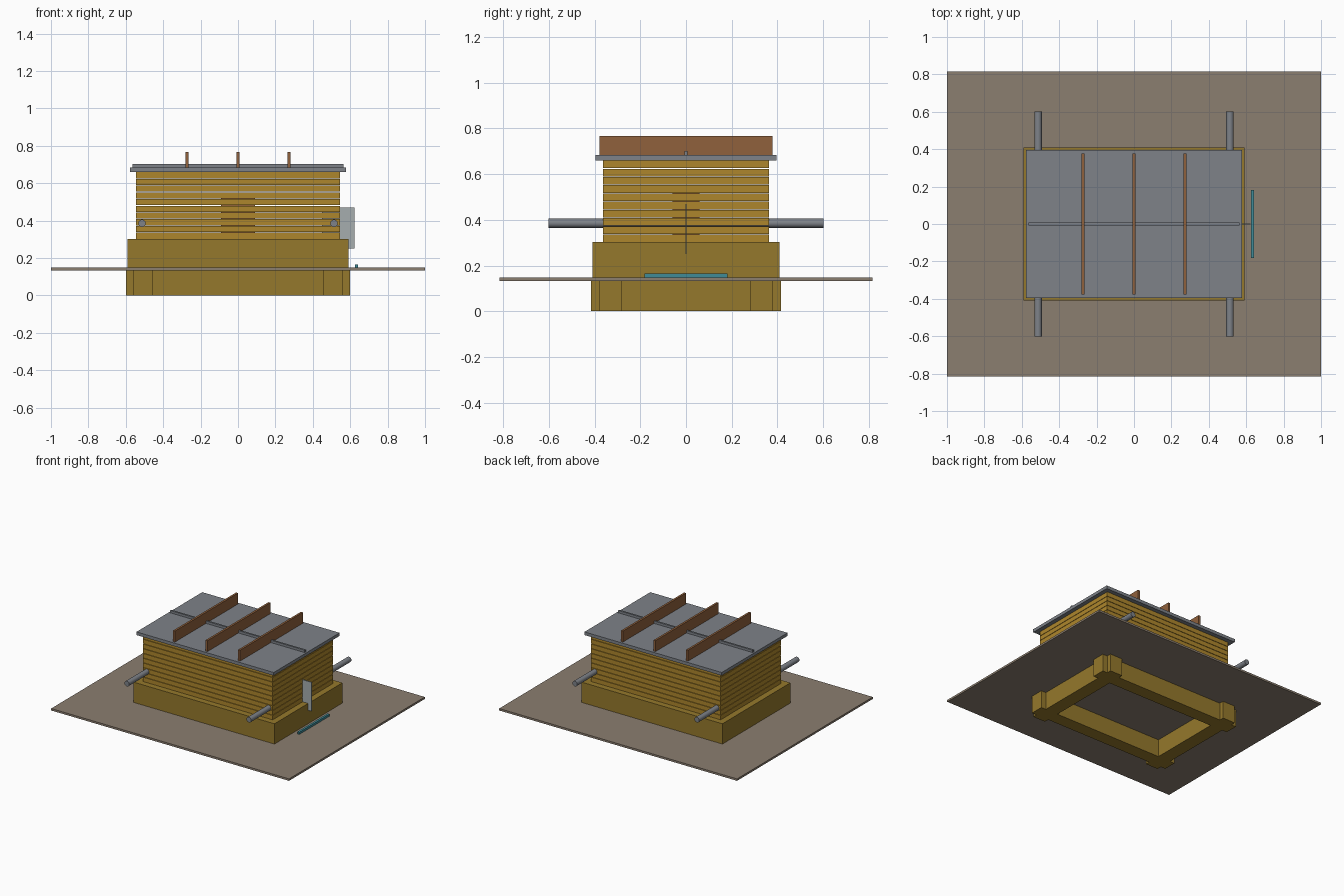
import bpy, bmesh
from math import pi

if "Cube" in bpy.data.objects:
    bpy.data.objects.remove(bpy.data.objects["Cube"])


def material(name, r, g, b, a=1.0):
    m = bpy.data.materials.new(name)
    m.diffuse_color = (r, g, b, a)
    m.use_nodes = True
    m.node_tree.nodes["Principled BSDF"].inputs["Base Color"].default_value = m.diffuse_color
    return m


WALL = material("wall_timber", 0.42, 0.24, 0.025)
BASE = material("base_timber", 0.30, 0.19, 0.025)
METAL = material("blue_grey", 0.21, 0.225, 0.25)
EARTH = material("earth", 0.26, 0.21, 0.16)
PLANK = material("plank", 0.28, 0.12, 0.045)
TEAL = material("teal", 0.05, 0.26, 0.31)
PALE = material("pale_grey", 0.38, 0.42, 0.43)


def finish(bm, name, mat):
    me = bpy.data.meshes.new(name)
    bm.to_mesh(me)
    bm.free()
    ob = bpy.data.objects.new(name, me)
    bpy.context.collection.objects.link(ob)
    me.materials.append(mat)
    return ob


def add_box(bm, x0, x1, y0, y1, z0, z1):
    vs = bmesh.ops.create_cube(bm, size=1)["verts"]
    for v in vs:
        v.co.x = x0 if v.co.x < 0 else x1
        v.co.y = y0 if v.co.y < 0 else y1
        v.co.z = z0 if v.co.z < 0 else z1


def box(name, mat, *bounds):
    bm = bmesh.new()
    add_box(bm, *bounds)
    return finish(bm, name, mat)


def ring(name, mat, hx, hy, t, z0, z1):
    # closed rectangular frame with mitred corners
    bm = bmesh.new()
    corners = [(-1, -1), (1, -1), (1, 1), (-1, 1)]
    prof = [(0, z0), (0, z1), (t, z1), (t, z0)]
    vs = [[bm.verts.new((sx * (hx - d), sy * (hy - d), z)) for d, z in prof]
          for sx, sy in corners]
    for i in range(4):
        a, b = vs[i], vs[(i + 1) % 4]
        for j in range(4):
            k = (j + 1) % 4
            bm.faces.new((a[j], b[j], b[k], a[k]))
    bmesh.ops.recalc_face_normals(bm, faces=bm.faces)
    return finish(bm, name, mat)


# Crossed foundation beams, ends protruding at each corner
for s, side in ((-1, "a"), (1, "b")):
    y = sorted((s * 0.28, s * 0.38))
    box("long_sill_" + side, BASE, -0.6, 0.6, *y, 0, 0.135)
    x = sorted((s * 0.455, s * 0.56))
    box("cross_sill_" + side, BASE, *x, -0.415, 0.415, 0, 0.135)

# Ground slab and plinth
box("ground_slab", EARTH, -1, 1, -0.815, 0.815, 0.133, 0.148)
ring("plinth", BASE, 0.592, 0.408, 0.12, 0.146, 0.302)

# Wall courses separated by narrow slots
STEP = 0.036
for i in range(10):
    z = 0.302 + i * STEP
    ring(f"wall_course_{i + 1}", WALL, 0.545, 0.362, 0.06, z, z + STEP - 0.003)

# Box standing inside, glimpsed through the slots
box("inner_box", PLANK, -0.09, 0.09, -0.06, 0.06, 0.148, 0.53)

# Roof slab, ridge strip and battens
box("roof_slab", METAL, -0.577, 0.577, -0.395, 0.395, 0.659, 0.683)
box("ridge_strip", METAL, -0.565, 0.565, -0.007, 0.007, 0.68, 0.701)
for i, x in enumerate((-0.273, 0, 0.273)):
    box(f"roof_batten_{i + 1}", PLANK, x - 0.008, x + 0.008, -0.378, 0.378, 0.68, 0.766)

# Carrying poles
for s, side in ((-1, "left"), (1, "right")):
    bpy.ops.mesh.primitive_cylinder_add(vertices=20, radius=0.02, depth=1.204,
                                        location=(s * 0.513, 0, 0.385),
                                        rotation=(pi / 2, 0, 0))
    ob = bpy.context.object
    ob.name = side + "_pole"
    ob.data.materials.append(METAL)
    bpy.ops.object.shade_smooth_by_angle()

# Side fin and teal marker bar
box("side_fin", PALE, 0.45, 0.622, -0.003, 0.003, 0.25, 0.47)
box("marker_bar", TEAL, 0.626, 0.642, -0.182, 0.182, 0.146, 0.164)
